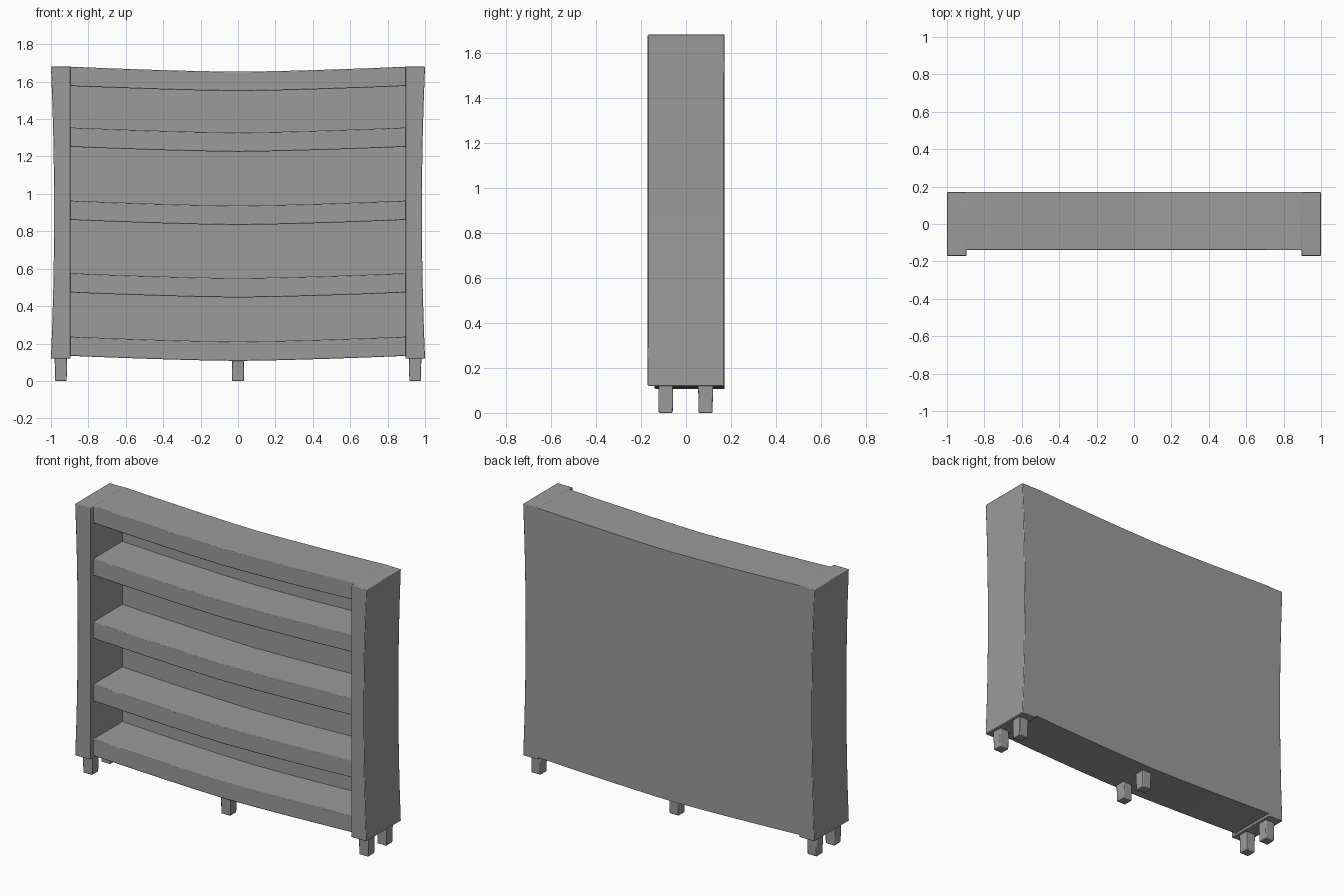
import bpy
import bmesh

if "Cube" in bpy.data.objects:
    bpy.data.objects.remove(bpy.data.objects["Cube"], do_unlink=True)

GREY = (0.33, 0.33, 0.33, 1)
mat = bpy.data.materials.new("worn grey")
mat.use_nodes = True
mat.diffuse_color = GREY
mat.node_tree.nodes["Principled BSDF"].inputs["Base Color"].default_value = GREY

SPAN = 0.9      # half width between the side panels
SAG = 0.027     # drop at the middle of each shelf
BACK = 0.17


def prism(name, sections, bevel=0.004):
    """Skin a closed box through a list of four-point sections."""
    bm = bmesh.new()
    rings = [[bm.verts.new(p) for p in s] for s in sections]
    for a, b in zip(rings, rings[1:]):
        for i in range(4):
            j = (i + 1) % 4
            bm.faces.new((a[i], a[j], b[j], b[i]))
    bm.faces.new(rings[0])
    bm.faces.new(rings[-1])
    bmesh.ops.recalc_face_normals(bm, faces=bm.faces)
    mesh = bpy.data.meshes.new(name)
    bm.to_mesh(mesh)
    bm.free()
    mesh.materials.append(mat)
    obj = bpy.data.objects.new(name, mesh)
    bpy.context.collection.objects.link(obj)
    if bevel:
        mod = obj.modifiers.new("soft edges", "BEVEL")
        mod.width = bevel
        mod.segments = 2
        mod.limit_method = "ANGLE"
    bpy.ops.object.select_all(action="DESELECT")
    obj.select_set(True)
    bpy.context.view_layer.objects.active = obj
    bpy.ops.object.shade_smooth_by_angle()
    return obj


def sagging_board(name, y0, y1, bottom, top, bevel):
    """A board across the case, bowed down in the middle."""
    sections = []
    for i in range(9):
        t = i / 4 - 1
        x, drop = t * SPAN, SAG * (1 - abs(t) ** 1.4)
        lo, hi = bottom - drop, top - drop
        sections.append([(x, y0, lo), (x, y1, lo), (x, y1, hi), (x, y0, hi)])
    return prism(name, sections, bevel)


# Sagging shelves, from the base to the top
for i, top in enumerate((0.237, 0.576, 0.964, 1.355, 1.68)):
    sagging_board(f"shelf_{i + 1}", -0.14, BACK - 0.01, top - 0.103, top, 0.004)

# Back panel
sagging_board("back_panel", BACK - 0.025, BACK, 0.134, 1.68, 0)

# Side panels, slightly hollowed on the outside
for side, label in ((1, "left"), (-1, "right")):
    sections = []
    for i in range(9):
        t = i / 4 - 1
        z = 0.9 + 0.78 * t
        inner, outer = side * 0.895, side * (0.983 + 0.017 * t * t)
        sections.append([(inner, -BACK, z), (outer, -BACK, z),
                         (outer, BACK, z), (inner, BACK, z)])
    prism(f"{label}_side_panel", sections)

# Six short feet, slightly pinched in the middle
for x, label in ((-0.947, "right"), (0, "middle"), (0.947, "left")):
    for y, end in ((-0.09, "front"), (0.087, "back")):
        sections = []
        for z, r in ((0, 0.031), (0.06, 0.032), (0.15, 0.034)):
            sections.append([(x - r, y - r, z), (x + r, y - r, z),
                             (x + r, y + r, z), (x - r, y + r, z)])
        prism(f"{label}_{end}_foot", sections)
